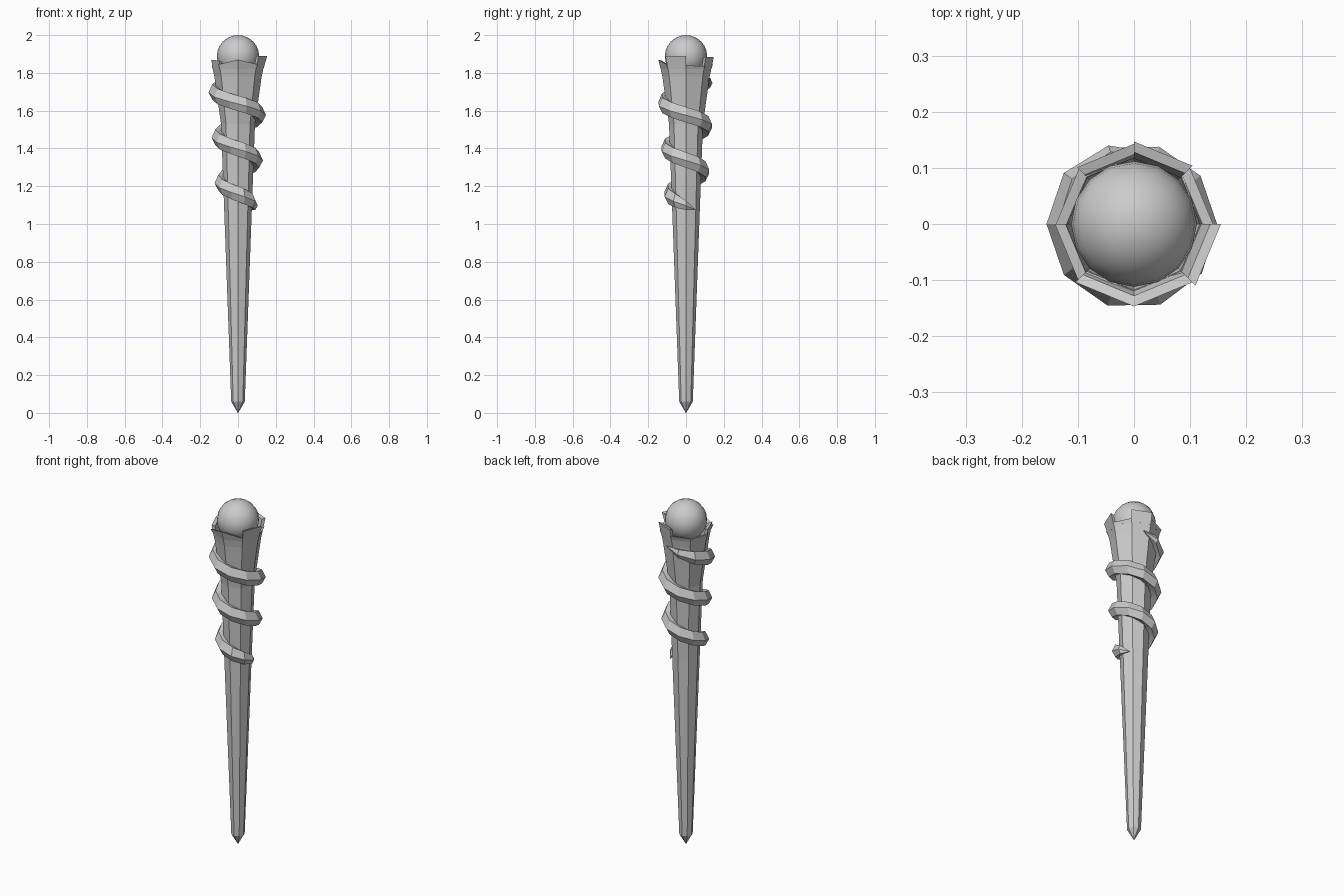
import bpy, bmesh
from math import sin, cos, radians, pi
from mathutils import Vector

if "Cube" in bpy.data.objects:
    bpy.data.objects.remove(bpy.data.objects["Cube"])

GREY = (0.6, 0.6, 0.6, 1)
mat = bpy.data.materials.new("plain grey")
mat.use_nodes = True
mat.diffuse_color = GREY
mat.node_tree.nodes["Principled BSDF"].inputs["Base Color"].default_value = GREY


def polar(r, deg, z):
    return Vector((r * cos(radians(deg)), r * sin(radians(deg)), z))


def finish(bm, name, smooth=None):
    bmesh.ops.remove_doubles(bm, verts=bm.verts, dist=0.0002)
    bmesh.ops.recalc_face_normals(bm, faces=bm.faces)
    me = bpy.data.meshes.new(name)
    bm.to_mesh(me)
    bm.free()
    me.materials.append(mat)
    ob = bpy.data.objects.new(name, me)
    bpy.context.collection.objects.link(ob)
    if smooth:
        bpy.ops.object.select_all(action='DESELECT')
        ob.select_set(True)
        bpy.context.view_layer.objects.active = ob
        bpy.ops.object.shade_smooth_by_angle(angle=radians(smooth))
    return ob


def loft(bm, rings):
    # Skin closed rings of points and cap both ends
    loops = [[bm.verts.new(p) for p in ring] for ring in rings]
    n = len(loops[0])
    for a, b in zip(loops, loops[1:]):
        for i in range(n):
            j = (i + 1) % n
            bm.faces.new((a[i], a[j], b[j], b[i]))
    bm.faces.new(loops[0])
    bm.faces.new(loops[-1])


# Octagonal tapered shaft with pointed foot and hollow flared top
profile = [(0.001, 0), (0.036, 0.06), (0.074, 1.1), (0.09, 1.53),
           (0.125, 1.78), (0.136, 1.83), (0.119, 1.83), (0.108, 1.76)]
bm = bmesh.new()
loft(bm, [[polar(r, 45 * k, z) for k in range(8)] for r, z in profile])
finish(bm, "shaft")

# Uneven crown panels: top height at each end and outer radius
panels = [(1.84, 1.835, 0.141), (1.885, 1.885, 0.147), (1.845, 1.84, 0.143),
          (1.835, 1.84, 0.139), (1.87, 1.865, 0.141), (1.845, 1.87, 0.147),
          (1.87, 1.845, 0.147), (1.89, 1.89, 0.155)]
for k, (za, zb, r) in enumerate(panels):
    bm = bmesh.new()
    a, b = 45 * k, 45 * k + 45
    bottom = [polar(0.134, a, 1.82), polar(0.134, b, 1.82),
              polar(0.117, b, 1.82), polar(0.117, a, 1.82)]
    top = [polar(r, a, za), polar(r, b, zb),
           polar(r - 0.019, b, zb - 0.005), polar(r - 0.019, a, za - 0.005)]
    loft(bm, [bottom, top])
    finish(bm, "crown_panel_%d" % (k + 1))

# Vine spiralling down around the shaft, tapered at both ends
section = [(0.036, -0.004), (0.016, 0.04), (-0.02, 0.03),
           (-0.02, -0.03), (0.016, -0.042)]
steps = 29
rings = []
for i in range(steps + 1):
    ang = 72 + 36 * i
    z = 1.70 - 0.24 * (ang - 180) / 360
    base = 0.074 + 0.04 * (z - 1.1) / 0.6
    edge = min(i, steps - i)
    s = (0.03, 0.6, 0.9)[edge] if edge < 3 else 1
    rings.append([polar(base + 0.008 + (dr - 0.006) * s + 0.004, ang, z + dz * s)
                  for dr, dz in section])
bm = bmesh.new()
loft(bm, rings)
finish(bm, "spiral_vine", 30)

# Round orb seated in the crown
bm = bmesh.new()
bmesh.ops.create_uvsphere(bm, u_segments=16, v_segments=12, radius=0.112)
bmesh.ops.translate(bm, verts=bm.verts, vec=(0, 0, 1.888))
finish(bm, "orb", 60)
